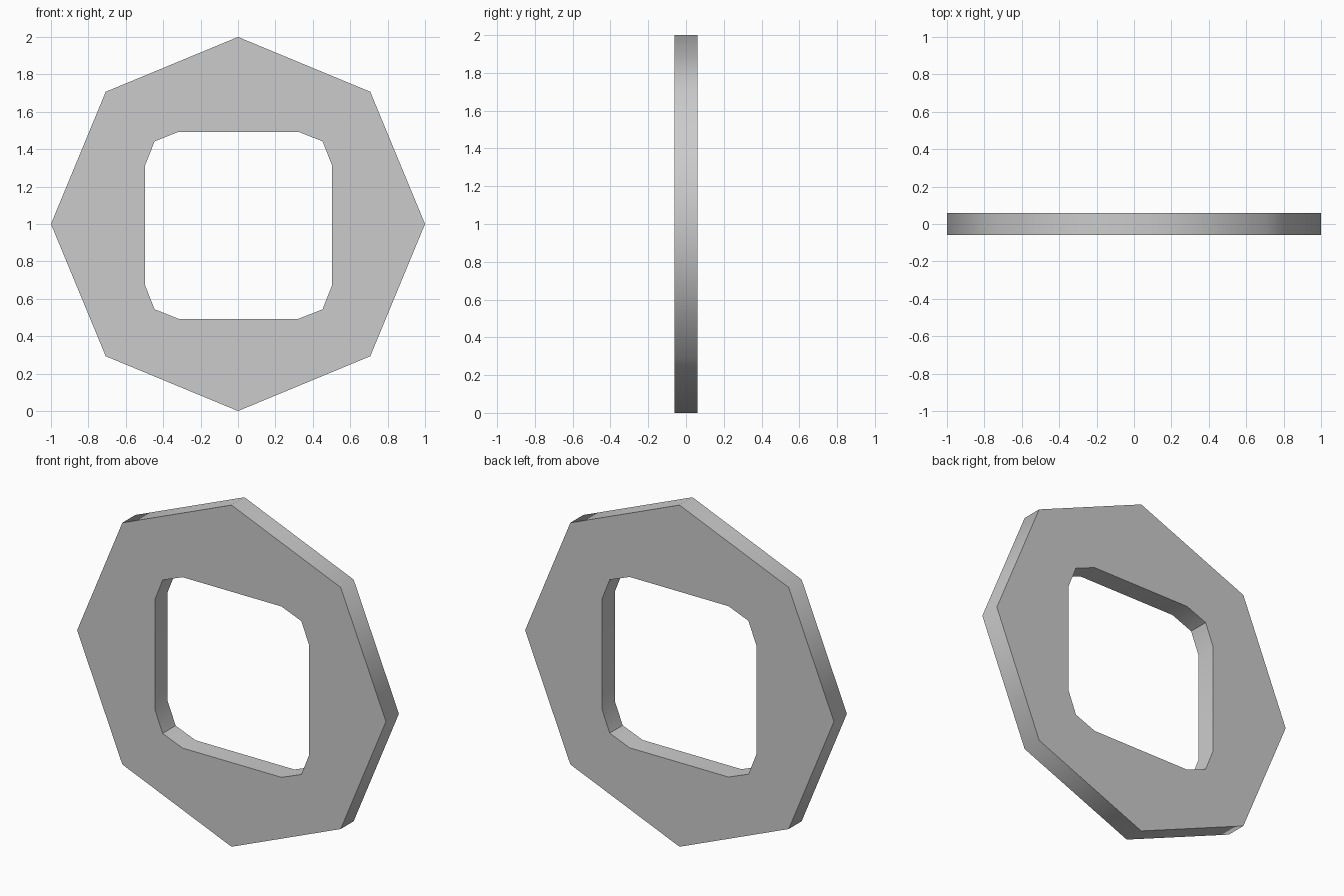
import bpy, bmesh, math

if "Cube" in bpy.data.objects:
    bpy.data.objects.remove(bpy.data.objects["Cube"])

DEPTH = 0.12


def add_loop(bm, points):
    verts = [bm.verts.new((x, -DEPTH / 2, z)) for x, z in points]
    return [bm.edges.new((v, verts[(i + 1) % len(verts)])) for i, v in enumerate(verts)]


# Outer octagon outline, corners on the axes
outer = [(math.cos(i * math.pi / 4), 1 + math.sin(i * math.pi / 4)) for i in range(8)]

# Rounded square opening, one corner turned four times
corner = [(0.5, 0.32), (0.449, 0.449), (0.32, 0.5)]
inner = []
for turn in range(4):
    c, s = round(math.cos(turn * math.pi / 2)), round(math.sin(turn * math.pi / 2))
    inner += [(0.003 + x * c - z * s, 0.993 + x * s + z * c) for x, z in corner]

# Fill between the outlines and extrude to a plate
bm = bmesh.new()
edges = add_loop(bm, outer) + add_loop(bm, inner)
bmesh.ops.triangle_fill(bm, edges=edges, use_beauty=True, use_dissolve=False)
extruded = bmesh.ops.extrude_face_region(bm, geom=bm.faces[:], use_keep_orig=True)
top = [g for g in extruded["geom"] if isinstance(g, bmesh.types.BMVert)]
bmesh.ops.translate(bm, verts=top, vec=(0, DEPTH, 0))
bmesh.ops.recalc_face_normals(bm, faces=bm.faces[:])

mesh = bpy.data.meshes.new("octagonal_frame")
bm.to_mesh(mesh)
bm.free()
frame = bpy.data.objects.new("octagonal_frame", mesh)
bpy.context.collection.objects.link(frame)

# Smooth around the rims, sharp at the flat faces
bpy.context.view_layer.objects.active = frame
frame.select_set(True)
bpy.ops.object.shade_smooth_by_angle(angle=math.radians(46))
